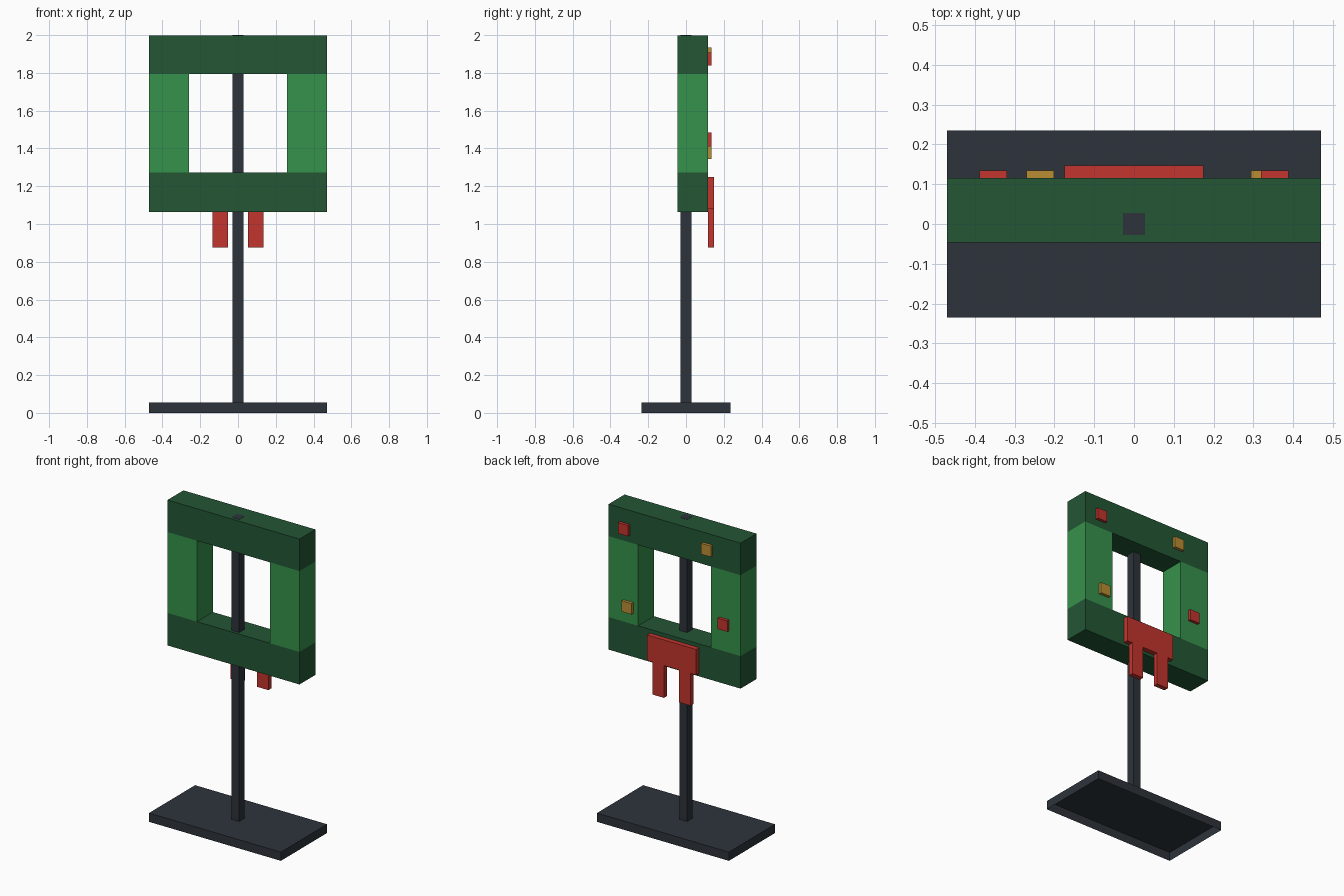
import bpy
import bmesh

cube = bpy.data.objects.get("Cube")
if cube:
    bpy.data.objects.remove(cube, do_unlink=True)


def material(name, rgb):
    """Flat material from an sRGB 0-255 colour."""
    lin = [(c / 255 / 12.92) if c / 255 <= 0.04045 else ((c / 255 + 0.055) / 1.055) ** 2.4 for c in rgb]
    mat = bpy.data.materials.new(name)
    mat.use_nodes = True
    mat.diffuse_color = (*lin, 1)
    bsdf = next(n for n in mat.node_tree.nodes if n.type == 'BSDF_PRINCIPLED')
    bsdf.inputs["Base Color"].default_value = (*lin, 1)
    bsdf.inputs["Roughness"].default_value = 0.8
    return mat


DARK_GREEN = material("dark green", (35, 86, 53))
GREEN = material("leaf green", (54, 146, 76))
CHARCOAL = material("charcoal", (45, 52, 59))
RED = material("red", (196, 53, 46))
GOLD = material("gold", (186, 141, 52))


def finish(name, bm, mat):
    mesh = bpy.data.meshes.new(name)
    bm.to_mesh(mesh)
    bm.free()
    mesh.materials.append(mat)
    obj = bpy.data.objects.new(name, mesh)
    bpy.context.collection.objects.link(obj)
    return obj


def box(name, x, y, z, mat, open_bottom=False):
    """Box from (min, max) ranges along each axis."""
    bm = bmesh.new()
    bmesh.ops.create_cube(bm, size=1)
    for v in bm.verts:
        v.co = [r[0] + (c + 0.5) * (r[1] - r[0]) for c, r in zip(v.co, (x, y, z))]
    if open_bottom:
        bm.normal_update()
        down = [f for f in bm.faces if f.normal.z < -0.9]
        bmesh.ops.delete(bm, geom=down, context='FACES_ONLY')
    return finish(name, bm, mat)


# Stand: hollow base tray and a square pole running up through the frame
HALF = 0.47
BASE_TOP = 0.056
box("base", (-HALF, HALF), (-0.235, 0.235), (0, BASE_TOP), CHARCOAL, open_bottom=True)
box("pole", (-0.028, 0.028), (-0.028, 0.028), (BASE_TOP, 2.0), CHARCOAL)

# Square wreath frame: two full-width bars and two side blocks
DEPTH = (-0.046, 0.116)
INNER = 0.26
box("frame_bottom", (-HALF, HALF), DEPTH, (1.063, 1.272), DARK_GREEN)
box("frame_top", (-HALF, HALF), DEPTH, (1.793, 1.999), DARK_GREEN)
box("frame_side_left", (INNER, HALF), DEPTH, (1.272, 1.793), GREEN)
box("frame_side_right", (-HALF, -INNER), DEPTH, (1.272, 1.793), GREEN)

# Bow on the back: a wide knot with two hanging tails
BACK = DEPTH[1]
BOW = (BACK, 0.147)
box("bow_knot", (-0.175, 0.175), BOW, (1.083, 1.248), RED)
box("bow_tail_left", (0.054, 0.135), BOW, (0.875, 1.083), RED)
box("bow_tail_right", (-0.135, -0.054), BOW, (0.875, 1.083), RED)

# Small square ornaments on the back: x and z of the lower corner
SIZE = 0.07
for name, x, z, mat in (
    ("ornament_upper_left", 0.319, 1.839, RED),
    ("ornament_upper_right", -0.271, 1.864, GOLD),
    ("ornament_lower_left", 0.294, 1.343, GOLD),
    ("ornament_lower_right", -0.389, 1.414, RED),
):
    box(name, (x, x + SIZE), (BACK, 0.135), (z, z + SIZE), mat)
